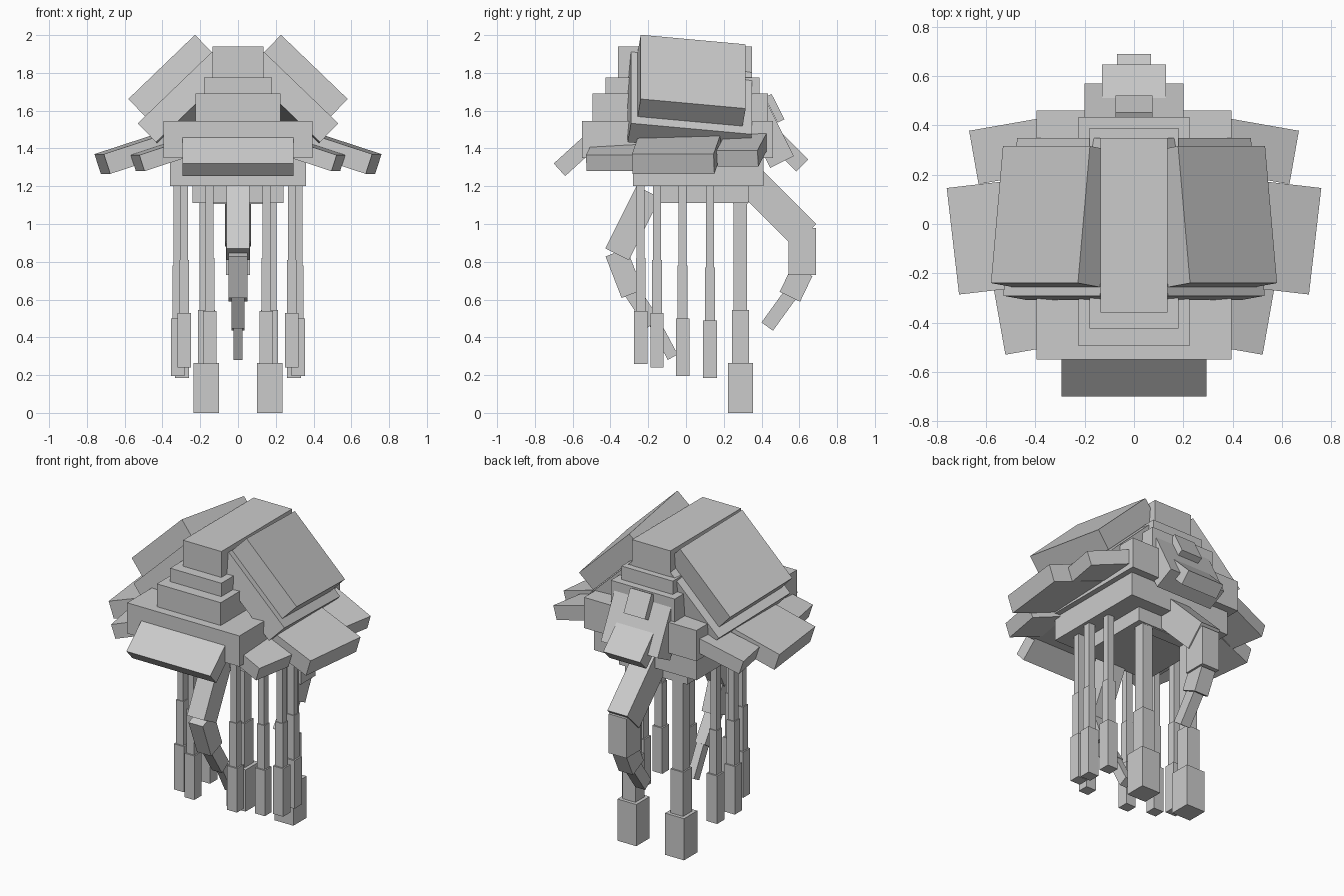
import bpy, bmesh
from math import atan2, radians
from mathutils import Matrix, Vector

cube = bpy.data.objects.get("Cube")
if cube:
    bpy.data.objects.remove(cube)

grey = bpy.data.materials.new("plain grey")
grey.use_nodes = True
COLOR = (0.6, 0.6, 0.6, 1)
grey.diffuse_color = COLOR
grey.node_tree.nodes["Principled BSDF"].inputs["Base Color"].default_value = COLOR


def box(name, center, size, rot=Matrix(), mirrored=False):
    """Box of a given size, turned by rot about its centre."""
    bm = bmesh.new()
    m = Matrix.Translation(center) @ rot @ Matrix.Diagonal((*size, 1))
    if mirrored:
        m = Matrix.Scale(-1, 4, (1, 0, 0)) @ m
    bmesh.ops.create_cube(bm, size=1, matrix=m)
    bmesh.ops.recalc_face_normals(bm, faces=bm.faces)
    mesh = bpy.data.meshes.new(name)
    bm.to_mesh(mesh)
    bm.free()
    mesh.materials.append(grey)
    obj = bpy.data.objects.new(name, mesh)
    bpy.context.collection.objects.link(obj)
    return obj


def pair(name, center, size, rot=Matrix()):
    box("left_" + name, center, size, rot)
    box("right_" + name, center, size, rot, True)


def span(name, x, y, z):
    """Upright box centred on x, given half width and y and z ranges."""
    box(name, (0, sum(y) / 2, sum(z) / 2), (2 * x, y[1] - y[0], z[1] - z[0]))


def strut(name, a, b, width, depth):
    """Box running between two (y, z) points in the middle plane."""
    a, b = Vector((0, *a)), Vector((0, *b))
    d = b - a
    rot = Matrix.Rotation(atan2(-d.y, d.z), 4, 'X')
    box(name, (a + b) / 2, (width, depth, d.length), rot)


def turn(angle, axis):
    return Matrix.Rotation(radians(angle), 4, axis)


# Stepped body
span("crown", 0.135, (-0.36, 0.35), (1.7, 1.94))
span("upper_tier", 0.18, (-0.425, 0.39), (1.65, 1.775))
span("middle_tier", 0.225, (-0.495, 0.435), (1.5, 1.69))
span("wide_tier", 0.395, (-0.55, 0.46), (1.35, 1.545))
span("base", 0.36, (-0.28, 0.41), (1.2, 1.36))
span("under_plate", 0.24, (-0.17, 0.33), (1.11, 1.21))

# Sloping shell slabs
slope = turn(43.9, 'Y') @ turn(-7.2, 'X')
pair("outer_shell", (0.335, 0.03, 1.76), (0.49, 0.56, 0.13), slope)
pair("inner_shell", (0.258, 0.02, 1.643), (0.545, 0.645, 0.14), slope)


def fin(name, outer, yaw, length, width, thick):
    """Drooping side fin placed by the middle of its outer top edge."""
    rot = turn(yaw, 'Z') @ turn(18, 'Y')
    center = Vector(outer) + rot @ Vector((-length / 2, 0, -thick / 2))
    pair(name, center, (length, width, thick), rot)


fin("front_fin", (0.545, -0.4, 1.365), -10, 0.35, 0.265, 0.09)
fin("middle_fin", (0.735, -0.07, 1.37), -6.6, 0.45, 0.435, 0.11)
fin("rear_fin", (0.65, 0.27, 1.39), -10, 0.4, 0.22, 0.09)

# Front visor and rear panels
strut("visor", (-0.67, 1.287), (-0.485, 1.455), 0.59, 0.09)
strut("rear_panel", (0.358, 1.628), (0.508, 1.328), 0.4, 0.14)
strut("rear_panel_block", (0.435, 1.68), (0.503, 1.545), 0.15, 0.04)
strut("rear_hood", (0.475, 1.45), (0.615, 1.31), 0.26, 0.09)

# Front and rear bent tentacles
tentacles = {
    "front_tentacle": [
        ((-0.2, 1.17), (-0.365, 0.84), 0.12, 0.14),
        ((-0.37, 0.85), (-0.285, 0.63), 0.1, 0.12),
        ((-0.285, 0.64), (-0.175, 0.47), 0.07, 0.085),
        ((-0.18, 0.5), (-0.07, 0.295), 0.05, 0.06)],
    "rear_tentacle": [
        ((0.35, 1.22), (0.63, 0.94), 0.14, 0.17),
        ((0.615, 0.98), (0.615, 0.73), 0.125, 0.145),
        ((0.615, 0.75), (0.55, 0.615), 0.1, 0.12),
        ((0.555, 0.63), (0.43, 0.457), 0.07, 0.075)],
}
for name, parts in tentacles.items():
    for i, part in enumerate(parts):
        strut(f"{name}_{i + 1}", *part)


def leg(name, x, y, foot, bottom, top, shaft):
    """Hanging leg: thick foot, lower shaft, thinner upper shaft."""
    knee = top + 0.28
    for part, w, lo, hi in (("foot", foot, bottom, top),
                            ("lower_shaft", shaft, top, knee),
                            ("upper_shaft", shaft * 0.8, knee, 1.22)):
        pair(f"{name}_{part}", (x, y, (lo + hi) / 2), (w, w, hi - lo))


leg("front_leg", 0.15, -0.24, 0.07, 0.26, 0.54, 0.052)
leg("second_leg", 0.285, -0.153, 0.07, 0.24, 0.53, 0.052)
leg("third_leg", 0.32, -0.018, 0.072, 0.195, 0.5, 0.054)
leg("fourth_leg", 0.297, 0.127, 0.074, 0.185, 0.49, 0.054)
leg("rear_leg", 0.168, 0.288, 0.133, 0, 0.265, 0.09)
span("rear_cross_block", 0.2, (0.25, 0.325), (1.105, 1.2))
